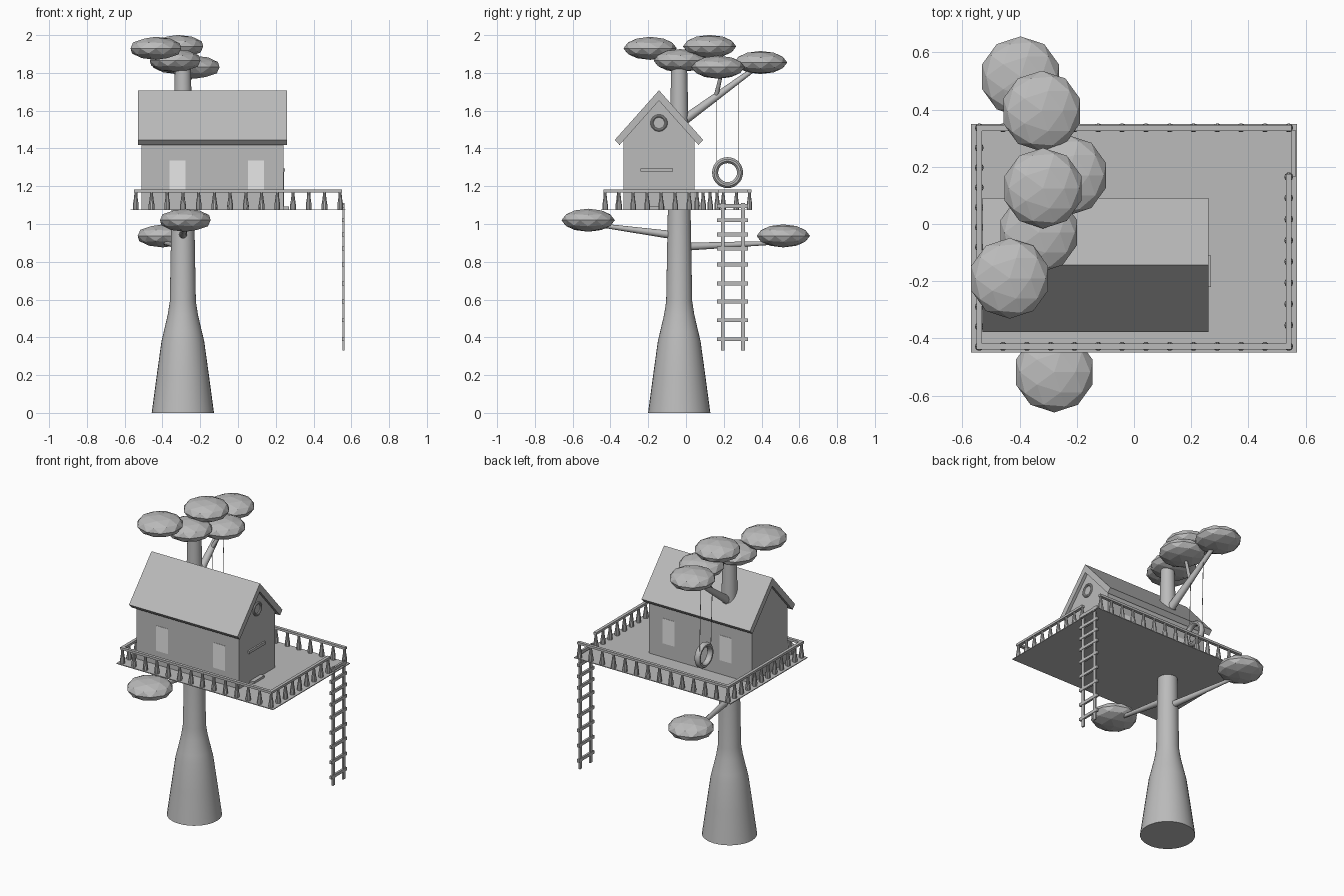
import bpy, bmesh, math
from mathutils import Vector

if "Cube" in bpy.data.objects:
    bpy.data.objects.remove(bpy.data.objects["Cube"])


def material(name, v):
    m = bpy.data.materials.new(name)
    m.diffuse_color = (v, v, v, 1)
    m.use_nodes = True
    m.node_tree.nodes["Principled BSDF"].inputs["Base Color"].default_value = m.diffuse_color
    return m


GREY = material("plain grey", 0.5)
GLASS = material("pale window grey", 0.8)


def finish(name, bm, mat=GREY, smooth=False):
    bmesh.ops.recalc_face_normals(bm, faces=bm.faces)
    me = bpy.data.meshes.new(name)
    bm.to_mesh(me)
    bm.free()
    me.materials.append(mat)
    ob = bpy.data.objects.new(name, me)
    bpy.context.collection.objects.link(ob)
    if smooth:
        bpy.ops.object.select_all(action='DESELECT')
        ob.select_set(True)
        bpy.context.view_layer.objects.active = ob
        bpy.ops.object.shade_smooth_by_angle(angle=math.radians(35))
    return ob


def add_box(bm, x0, x1, y0, y1, z0, z1):
    vs = bmesh.ops.create_cube(bm, size=1)["verts"]
    for v in vs:
        v.co = Vector((x0 + (v.co.x + .5) * (x1 - x0),
                       y0 + (v.co.y + .5) * (y1 - y0),
                       z0 + (v.co.z + .5) * (z1 - z0)))


def box(name, *dims, mat=GREY):
    bm = bmesh.new()
    add_box(bm, *dims)
    return finish(name, bm, mat)


def add_lathe(bm, x, y, profile, n):
    rings = [[bm.verts.new((x + r * math.cos(2 * math.pi * i / n),
                            y + r * math.sin(2 * math.pi * i / n), z))
              for i in range(n)] for z, r in profile]
    for a, b in zip(rings, rings[1:]):
        for i in range(n):
            j = (i + 1) % n
            bm.faces.new((a[i], a[j], b[j], b[i]))
    bm.faces.new(rings[0])
    bm.faces.new(rings[-1])


def limb(name, a, b, r0, r1, n=12):
    a, b = Vector(a), Vector(b)
    bm = bmesh.new()
    bmesh.ops.create_cone(bm, cap_ends=True, segments=n, radius1=r0, radius2=r1,
                          depth=(b - a).length)
    rot = (b - a).to_track_quat('Z', 'Y')
    for v in bm.verts:
        v.co = rot @ v.co + (a + b) / 2
    return finish(name, bm, smooth=True)


def extrude_x(name, pts, x0, x1):
    bm = bmesh.new()
    f = bm.faces.new([bm.verts.new((x0, y, z)) for y, z in pts])
    new = bmesh.ops.extrude_face_region(bm, geom=[f])["geom"]
    bmesh.ops.translate(bm, vec=(x1 - x0, 0, 0),
                        verts=[v for v in new if isinstance(v, bmesh.types.BMVert)])
    return finish(name, bm)


def ring(name, centre, major, minor, depth, n=28, m=10):
    # ring around the x axis
    bm = bmesh.new()
    grid = []
    for i in range(n):
        a = 2 * math.pi * i / n
        row = []
        for k in range(m):
            b = 2 * math.pi * k / m
            r = major + minor * math.cos(b)
            row.append(bm.verts.new(Vector(centre) + Vector(
                (depth * math.sin(b), r * math.cos(a), r * math.sin(a)))))
        grid.append(row)
    for i in range(n):
        for k in range(m):
            i2, k2 = (i + 1) % n, (k + 1) % m
            bm.faces.new((grid[i][k], grid[i2][k], grid[i2][k2], grid[i][k2]))
    return finish(name, bm, smooth=True)


# Trunk
TX, TY = -0.292, -0.036
bm = bmesh.new()
add_lathe(bm, TX, TY, [(0, .165), (.2, .138), (.38, .113), (.43, .101), (.52, .08), (.59, .069),
                       (1.08, .06), (1.5, .05), (1.71, .045), (1.9, .04)], 32)
finish("trunk", bm, smooth=True)

# Branches
limb("low_front_branch", (TX, -.06, .94), (-.28, -.47, .995), .022, .01)
limb("low_back_branch", (TX, 0, .88), (-.39, .46, .9), .021, .01)
limb("swing_branch", (TX, -.01, 1.55), (-.32, .38, 1.835), .026, .012)
limb("swing_twig", (-.30, .16, 1.68), (-.235, .19, 1.81), .012, .009)

# Leaf clumps
CLUMPS = [(-.435, -.19, 1.93), (-.318, .125, 1.94), (-.333, -.03, 1.865), (-.232, .17, 1.83),
          (-.323, .395, 1.855), (-.279, -.518, 1.02), (-.397, .515, .937)]
for i, c in enumerate(CLUMPS):
    bm = bmesh.new()
    bmesh.ops.create_icosphere(bm, subdivisions=2, radius=1)
    for v in bm.verts:
        v.co = Vector((v.co.x * .141, v.co.y * .141, v.co.z * .061)) + Vector(c)
    finish(f"leaf_clump_{i + 1}", bm)

# Deck
box("deck", -.57, .57, -.45, .35, 1.073, 1.078)

# Railing: handrails and balusters, with a gap for the ladder
X, YF, YB, GAP = .541, -.428, .336, .165
bm = bmesh.new()
h, z0, z1 = .01, 1.168, 1.183
for y in (YF, YB):
    add_box(bm, -X - h, X + h, y - h, y + h, z0, z1)
add_box(bm, -X - h, -X + h, YF + h, YB - h, z0, z1)
add_box(bm, X - h, X + h, YF + h, GAP + h, z0, z1)
finish("handrails", bm)
spots = [(-X + 2 * X * i / 13, y) for y in (YF, YB) for i in range(14)]
spots += [(-X, YF + (YB - YF) * i / 11) for i in range(1, 11)]
spots += [(X, YF + (GAP - YF) * i / 8) for i in range(1, 9)]
bm = bmesh.new()
for x, y in spots:
    add_lathe(bm, x, y, [(1.077, .015), (1.1, .0155), (1.13, .011), (1.155, .008), (1.17, .008)], 10)
finish("balusters", bm, smooth=True)

# Ladder
bm = bmesh.new()
for y in (.195, .302):
    add_box(bm, .553, .563, y - .01, y + .01, .33, 1.11)
for z in (.39, .49, .59, .685, .785, .87, .945, 1.02, 1.095):
    add_box(bm, .551, .565, .165, .328, z - .01, z + .01)
finish("ladder", bm)

# House walls and roof
RY = -.143
extrude_x("house_walls", [(-.33, 1.074), (.044, 1.074), (.044, 1.445), (RY, 1.656), (-.33, 1.445)],
          -.51, .24)
extrude_x("roof", [(RY - .234, 1.445), (RY - .209, 1.418), (RY, 1.653), (RY + .209, 1.418),
                   (RY + .234, 1.445), (RY, 1.708)], -.53, .26)

# Windows on both long walls
for side, y in (("front", -.33), ("back", .044)):
    for k, x in enumerate((-.32, .095)):
        box(f"{side}_window_{k + 1}", x - .043, x + .043, y - .002, y + .002, 1.17, 1.335, mat=GLASS)

# Door, lintel, step and round gable window
box("door", .238, .243, -.225, -.085, 1.08, 1.275)
box("lintel", .238, .25, -.24, -.07, 1.277, 1.295)
box("door_step", .24, .27, -.22, -.11, 1.078, 1.092)
ring("round_window_frame", (.24, RY, 1.535), .037, .008, .008)

# Tyre swing
ring("tyre", (-.285, .22, 1.272), .066, .016, .02)
for k, (y, z) in enumerate(((.163, 1.68), (.28, 1.765))):
    limb(f"rope_{k + 1}", (-.295, y, 1.31), (-.305, y, z), .002, .002, 6)
